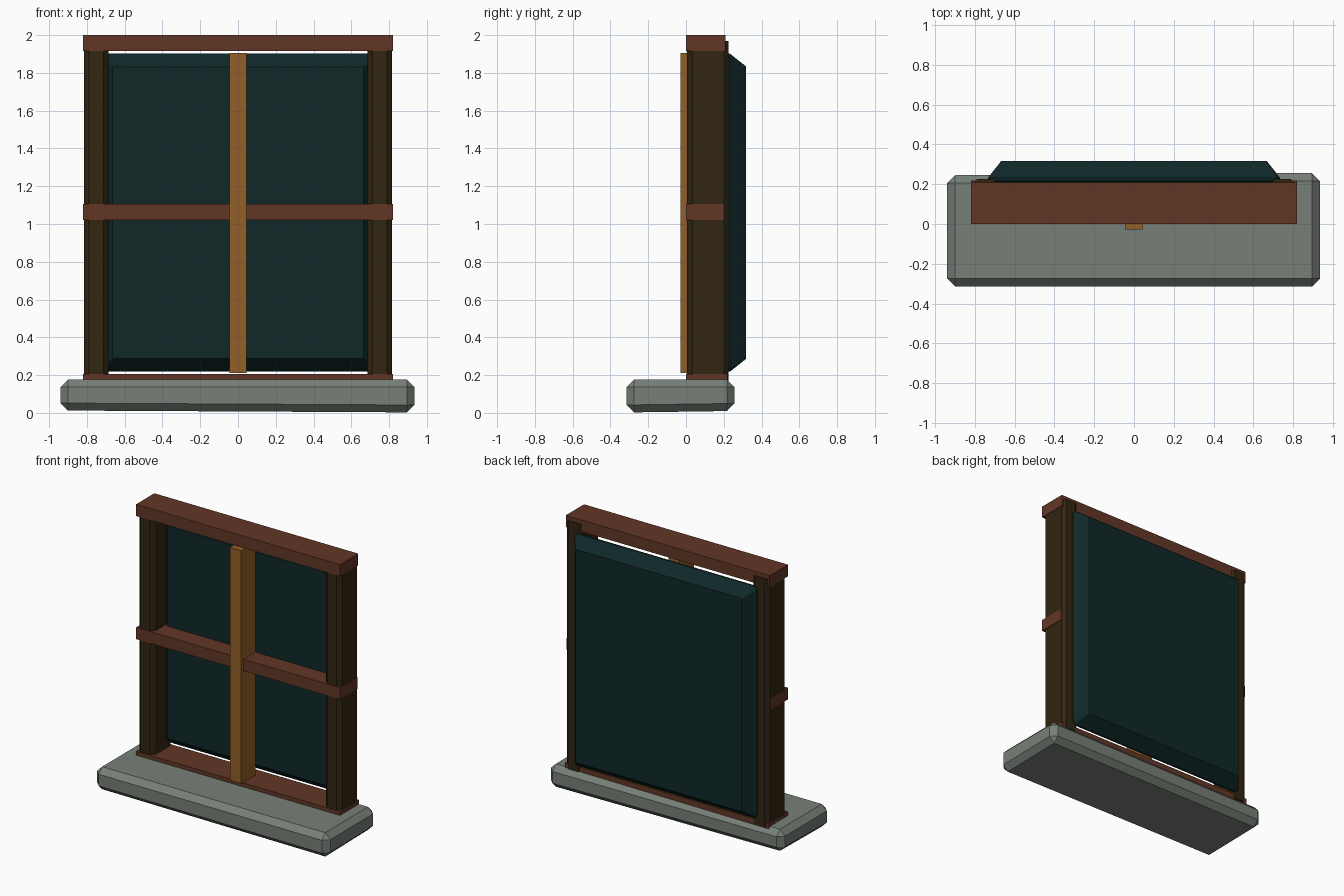
import bpy, bmesh

if "Cube" in bpy.data.objects:
    bpy.data.objects.remove(bpy.data.objects["Cube"])


def material(name, rgb):
    m = bpy.data.materials.new(name)
    m.diffuse_color = (*rgb, 1)
    m.use_nodes = True
    m.node_tree.nodes["Principled BSDF"].inputs["Base Color"].default_value = m.diffuse_color
    return m


STONE = material("grey stone", (0.185, 0.215, 0.187))
RED_WOOD = material("red brown wood", (0.122, 0.037, 0.019))
DARK_WOOD = material("dark wood", (0.032, 0.019, 0.006))
GOLD_WOOD = material("golden wood", (0.29, 0.117, 0.02))
GLASS = material("dark teal glass", (0.005, 0.021, 0.021))


def finish(bm, name, mat):
    bmesh.ops.recalc_face_normals(bm, faces=bm.faces[:])
    me = bpy.data.meshes.new(name)
    bm.to_mesh(me)
    bm.free()
    me.materials.append(mat)
    ob = bpy.data.objects.new(name, me)
    bpy.context.collection.objects.link(ob)
    return ob


def box(name, mat, x, y, z, bevel=0, skew=None):
    """Box from (min, max) ranges, with optional corner skew and chamfer."""
    bm = bmesh.new()
    bmesh.ops.create_cube(bm, size=1)
    for v in bm.verts:
        v.co = [r[0] if c < 0 else r[1] for c, r in zip(v.co, (x, y, z))]
        if skew:
            skew(v.co)
    if bevel:
        bmesh.ops.bevel(bm, geom=bm.edges[:], offset=bevel, segments=1,
                        affect='EDGES', profile=0.5)
    return finish(bm, name, mat)


# Stone sill, slightly crooked
def crooked(co):
    if co.x > 0:
        co.y += 0.012 if co.y > 0 else 0
        co.z -= 0.01 if co.z < 0.1 else 0
    if co.z < 0.1 and co.y > 0:
        co.z += 0.008


box("sill", STONE, (-0.94, 0.935), (-0.315, 0.245), (0.012, 0.176), 0.04, crooked)

# Horizontal rails
for name, z, back in (("bottom_rail", (0.155, 0.205), 0.22),
                      ("middle_rail", (1.02, 1.105), 0.2),
                      ("top_rail", (1.915, 2.0), 0.21)):
    box(name, RED_WOOD, (-0.82, 0.82), (0.0, back), z)

# Chamfered side posts, mirrored
profile = [(0.712, 0.006), (0.788, 0.006), (0.816, 0.034), (0.816, 0.2),
           (0.79, 0.226), (0.71, 0.226), (0.685, 0.2), (0.685, 0.034)]
for name, s in (("left_post", -1), ("right_post", 1)):
    bm = bmesh.new()
    base = bm.faces.new([bm.verts.new((s * x, y, 0.17)) for x, y in profile])
    ext = bmesh.ops.extrude_face_region(bm, geom=[base], use_keep_orig=True)
    for v in ext["geom"]:
        if isinstance(v, bmesh.types.BMVert):
            v.co.z = 1.97
    finish(bm, name, DARK_WOOD)

# Centre mullion
box("mullion", GOLD_WOOD, (-0.045, 0.045), (-0.028, 0.137), (0.21, 1.905))

# Glass block: widest ring in the middle, front and back tapering in
bm = bmesh.new()
rings = []
for y, inset in ((0.135, 0.07), (0.218, 0.0), (0.232, 0.0), (0.317, 0.067)):
    hx, z0, z1, c = 0.735 - inset, 0.218 + inset, 1.902 - inset, 0.02 if not inset else 0.004
    pts = [(-hx + c, z0), (hx - c, z0), (hx, z0 + c), (hx, z1 - c),
           (hx - c, z1), (-hx + c, z1), (-hx, z1 - c), (-hx, z0 + c)]
    rings.append([bm.verts.new((x, y, z)) for x, z in pts])
for a, b in zip(rings, rings[1:]):
    for i in range(8):
        j = (i + 1) % 8
        bm.faces.new((a[i], a[j], b[j], b[i]))
bm.faces.new(rings[0])
bm.faces.new(rings[-1])
finish(bm, "glass", GLASS)
